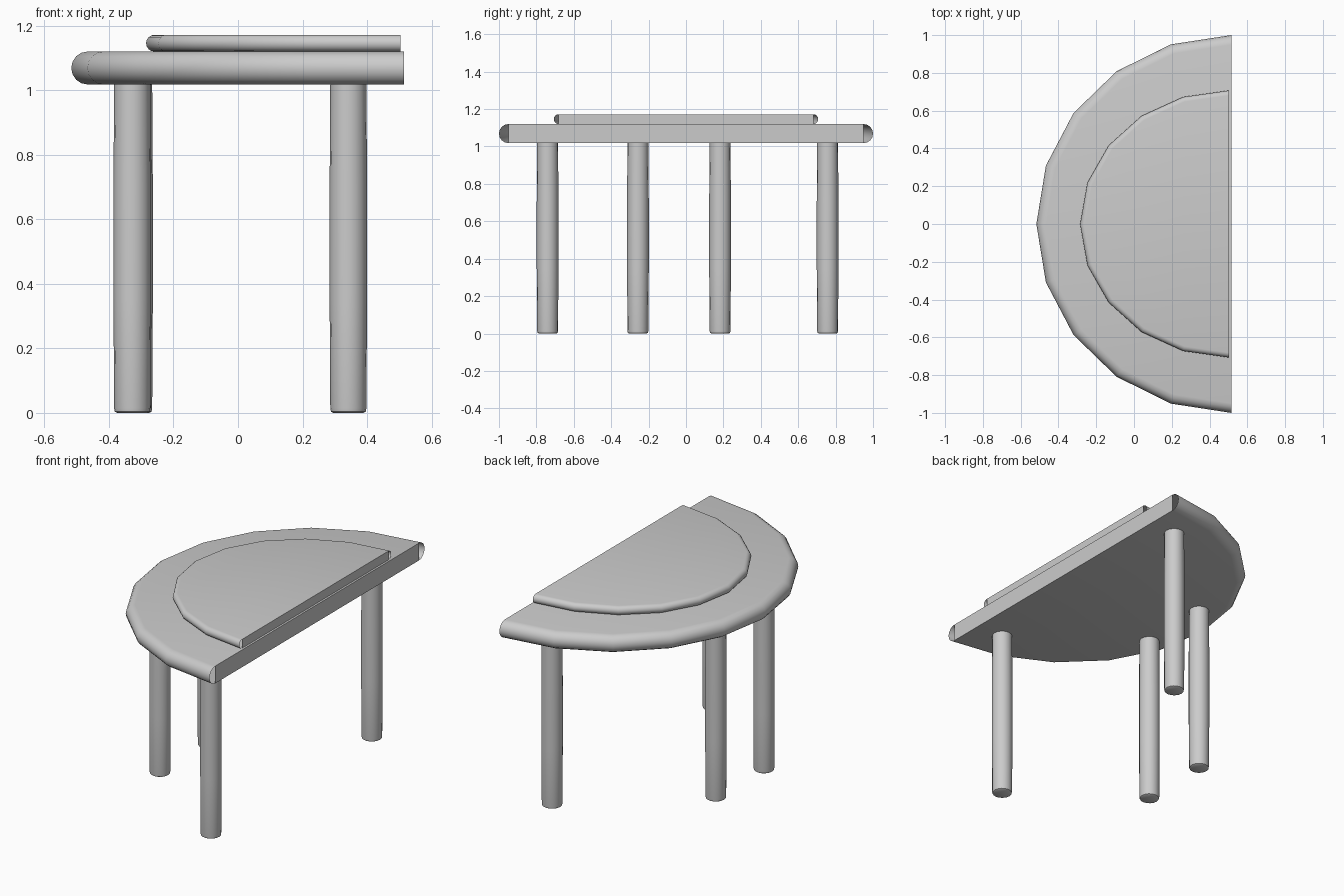
import bpy, bmesh
from math import sin, cos, pi

cube = bpy.data.objects.get("Cube")
if cube:
    bpy.data.objects.remove(cube, do_unlink=True)

grey = bpy.data.materials.new("plain grey")
grey.use_nodes = True
colour = (0.6, 0.6, 0.6, 1)
grey.diffuse_color = colour
grey.node_tree.nodes["Principled BSDF"].inputs["Base Color"].default_value = colour


def finish(name, bm):
    mesh = bpy.data.meshes.new(name)
    bm.to_mesh(mesh)
    bm.free()
    mesh.materials.append(grey)
    obj = bpy.data.objects.new(name, mesh)
    bpy.context.collection.objects.link(obj)
    bpy.ops.object.select_all(action='DESELECT')
    obj.select_set(True)
    bpy.context.view_layer.objects.active = obj
    bpy.ops.object.shade_smooth_by_angle(angle=0.6)
    return obj


def half_slab(name, edge_x, rx, ry, bottom, thick, arc=10, steps=8):
    """Half-round slab: rounded rim with open ends, flat top, bottom and back."""
    bm = bmesh.new()
    r = thick / 2
    rings = []
    for j in range(steps + 1):
        a = -pi / 2 + pi * j / steps
        inset = r * (1 - cos(a))
        z = bottom + r + r * sin(a)
        rings.append([bm.verts.new((edge_x - (rx - inset) * sin(pi * i / arc),
                                    (ry - inset) * cos(pi * i / arc), z))
                      for i in range(arc + 1)])
    for low, high in zip(rings, rings[1:]):
        for i in range(arc):
            bm.faces.new((low[i], low[i + 1], high[i + 1], high[i]))
    low, high = rings[0], rings[-1]
    bm.faces.new(high)
    bm.faces.new(low[::-1])
    bm.faces.new((low[0], high[0], high[-1], low[-1]))
    # Straight side and flat faces keep the rim winding
    bm.normal_update()
    return finish(name, bm)


def leg(name, x, y, sides=16):
    """Round leg with a slight swell and softened foot."""
    bm = bmesh.new()
    profile = [(0.047, 0), (0.054, 0.004), (0.056, 0.015), (0.058, 0.35),
               (0.058, 0.7), (0.056, 1.025)]
    rings = [[bm.verts.new((x + r * cos(2 * pi * i / sides),
                            y + r * sin(2 * pi * i / sides), z))
              for i in range(sides)] for r, z in profile]
    for low, high in zip(rings, rings[1:]):
        for i in range(sides):
            k = (i + 1) % sides
            bm.faces.new((low[i], low[k], high[k], high[i]))
    bm.faces.new(rings[0][::-1])
    bm.faces.new(rings[-1])
    return finish(name, bm)


# Main top and the thinner raised panel on it
half_slab("tabletop", 0.515, 1.032, 1.0, 1.018, 0.102)
half_slab("raised_panel", 0.503, 0.788, 0.707, 1.12, 0.052)

# Two legs at the straight edge, two under the curve
for name, x, y in (("front_outer_leg", 0.342, -0.74),
                   ("back_outer_leg", 0.342, 0.757),
                   ("front_inner_leg", -0.328, -0.257),
                   ("back_inner_leg", -0.322, 0.182)):
    leg(name, x, y)
